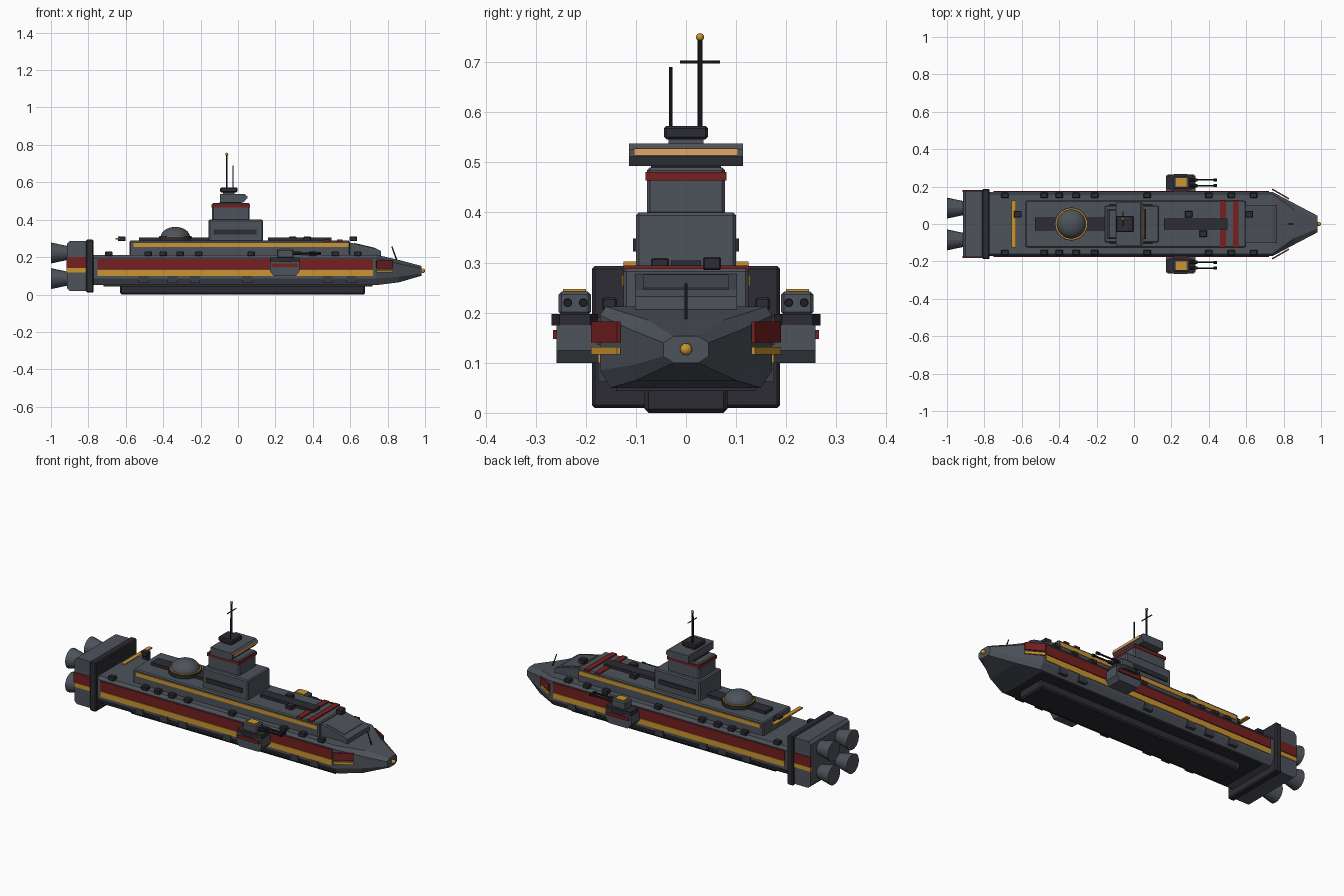
import bpy, bmesh, math
from mathutils import Vector

if "Cube" in bpy.data.objects:
    bpy.data.objects.remove(bpy.data.objects["Cube"])


def mat(name, r, g, b):
    m = bpy.data.materials.new(name)
    m.diffuse_color = (r, g, b, 1)
    m.use_nodes = True
    m.node_tree.nodes["Principled BSDF"].inputs["Base Color"].default_value = m.diffuse_color
    return m


GREY = mat("hull grey", 0.075, 0.086, 0.104)
MID = mat("panel grey", 0.042, 0.047, 0.058)
DARK = mat("dark metal", 0.025, 0.025, 0.033)
BLACK = mat("gun black", 0.014, 0.014, 0.018)
RED = mat("stripe red", 0.18, 0.014, 0.014)
GOLD = mat("trim gold", 0.60, 0.30, 0.03)
GLOW = mat("window amber", 0.80, 0.38, 0.13)


def finish(name, bm, m, bevel=0.0):
    bmesh.ops.recalc_face_normals(bm, faces=bm.faces)
    me = bpy.data.meshes.new(name)
    bm.to_mesh(me)
    bm.free()
    me.materials.append(m)
    ob = bpy.data.objects.new(name, me)
    bpy.context.collection.objects.link(ob)
    if bevel:
        b = ob.modifiers.new("bevel", 'BEVEL')
        b.width, b.segments = bevel, 1
    return ob


def box(name, x, y, z, m, bevel=0.0):
    """Box from (min, max) ranges."""
    bm = bmesh.new()
    bmesh.ops.create_cube(bm, size=1)
    for v in bm.verts:
        v.co = [(r[0] + r[1]) / 2 + c * (r[1] - r[0]) for r, c in zip((x, y, z), v.co)]
    return finish(name, bm, m, bevel)


def rod(name, a, b, r1, r2, m, n=12):
    """Cylinder or cone between two points."""
    a, b = Vector(a), Vector(b)
    bm = bmesh.new()
    bmesh.ops.create_cone(bm, cap_ends=True, segments=n, radius1=r1, radius2=r2, depth=(b - a).length)
    q = (b - a).to_track_quat('Z', 'Y')
    for v in bm.verts:
        v.co = q @ v.co + (a + b) / 2
    return finish(name, bm, m)


def ball(name, c, r, m, squash=1.0, seg=16):
    bm = bmesh.new()
    bmesh.ops.create_uvsphere(bm, u_segments=seg, v_segments=seg // 2, radius=r)
    for v in bm.verts:
        v.co = Vector((v.co.x, v.co.y, v.co.z * squash)) + Vector(c)
    ob = finish(name, bm, m)
    for p in ob.data.polygons:
        p.use_smooth = True
    return ob


def loft(name, rings, m, bevel=0.0):
    """Skin through rings of equal point count, capped."""
    bm = bmesh.new()
    vs = [[bm.verts.new(p) for p in ring] for ring in rings]
    n = len(vs[0])
    for a, b in zip(vs, vs[1:]):
        for i in range(n):
            bm.faces.new((a[i], a[(i + 1) % n], b[(i + 1) % n], b[i]))
    bm.faces.new(vs[0])
    bm.faces.new(vs[-1])
    return finish(name, bm, m, bevel)


def prism(name, pts, y, m, bevel=0.0):
    """Side profile (x, z) extruded across y."""
    return loft(name, [[(px, yy, pz) for px, pz in pts] for yy in y], m, bevel)


def section(x, top, side, bot, z0, z1, z2, z3):
    half = [(bot, z0), (side, z1), (side, z2), (top, z3)]
    return [(x, y, z) for y, z in half] + [(x, -y, z) for y, z in reversed(half)]


# Main hull with tapered nose
loft("main_hull", [section(-0.78, .160, .172, .150, .05, .085, .195, .212),
                   section(0.74, .160, .172, .150, .05, .085, .195, .212),
                   section(0.86, .075, .108, .100, .065, .095, .165, .185),
                   section(0.98, .025, .045, .025, .10, .113, .140, .153)], GREY)
box("keel_plate", (-.63, .68), (-.083, .083), (0, .052), DARK, .008)
box("belly_plate", (-.72, .72), (-.14, .14), (.044, .052), DARK)
ball("nose_tip", (.988, 0, .127), .012, GOLD)
rod("nose_fin", (.85, 0, .18), (.822, 0, .258), .004, .003, BLACK, 6)

# Upper deck, front slope
box("upper_deck", (-.58, .6), (-.125, .125), (.2, .288), GREY, .006)
prism("front_slope", [(.58, .2), (.765, .2), (.765, .232), (.74, .245), (.58, .282)], (-.102, .102), GREY)
prism("front_slope_panel", [(.62, .27), (.735, .243), (.735, .249), (.62, .276)], (-.085, .085), GREY)
for i, x in enumerate((.46, .528)):
    box(f"deck_red_bar_{i}", (x, x + .032), (-.126, .126), (.284, .294), RED)
box("rear_gold_bar", (-.655, -.632), (-.125, .125), (.294, .302), GOLD)
box("rear_deck_strip", (-.53, -.155), (-.034, .034), (.285, .304), DARK)
box("front_deck_strip", (.16, .5), (-.03, .03), (.285, .304), DARK)
for i, (x, y, z) in enumerate([(-.622, .052, .298), (.617, .052, .298), (.292, .052, .296), (.37, -.052, .296)]):
    box(f"deck_box_{i}", (x - .02, x + .02), (y - .018, y + .018), (z - .013, z + .013), DARK, .003)

# Dome
rod("dome_base", (-.335, 0, .285), (-.335, 0, .309), .088, .088, DARK, 32)
rod("dome_gold_ring", (-.335, 0, .309), (-.335, 0, .313), .084, .084, GOLD, 32)
ball("dome", (-.335, 0, .308), .078, GREY, .68, 32)

# Command tower
box("tower_base", (-.157, .133), (-.1, .1), (.28, .4), GREY, .006)
box("tower_middle", (-.138, .062), (-.078, .078), (.395, .49), GREY, .006)
box("tower_red_band", (-.141, .065), (-.081, .081), (.464, .481), RED)
prism("bridge", [(-.095, .493), (.03, .493), (.046, .512), (.046, .526), (.035, .538), (-.095, .538)],
      (-.114, .114), GREY)
box("bridge_window", (.04, .05), (-.104, .104), (.514, .528), GLOW)
box("bridge_neck", (-.1, .02), (-.07, .07), (.485, .495), DARK)
box("mast_neck", (-.08, -.02), (-.035, .035), (.535, .55), GREY)
box("mast_platform", (-.095, -.003), (-.044, .044), (.546, .573), DARK, .005)
rod("main_mast", (-.06, .028, .57), (-.06, .028, .75), .005, .005, BLACK, 8)
rod("second_mast", (-.027, -.03, .57), (-.027, -.03, .69), .0035, .0035, BLACK, 8)
rod("mast_crossbar", (-.06, -.012, .7), (-.06, .068, .7), .003, .003, BLACK, 6)
ball("mast_light", (-.06, .028, .75), .008, GOLD)

# Engine section
box("engine_collar", (-.812, -.772), (-.188, .188), (.01, .293), DARK, .006)
prism("engine_block", [(-.915, .035), (-.9, .02), (-.79, .02), (-.79, .286), (-.9, .286), (-.915, .27)],
      (-.177, .177), GREY)
for i, (y, z) in enumerate([(a, b) for a in (-.085, .085) for b in (.085, .222)]):
    rod(f"nozzle_{i}", (-1, y, z), (-.905, y, z), .056, .036, GREY, 20)

# Parts repeated on both sides
for side, s in (("right", -1), ("left", 1)):
    def sbox(name, x, y, z, m, bevel=0.0):
        return box(f"{name}_{side}", x, sorted((s * y[0], s * y[1])), z, m, bevel)

    # Stripes on hull, deck and engine
    sbox("hull_red_stripe", (-.75, .722), (.168, .177), (.135, .19), RED)
    sbox("hull_gold_stripe", (-.75, .722), (.168, .176), (.1, .132), GOLD)
    sbox("deck_gold_stripe", (-.56, .59), (.12, .128), (.253, .275), GOLD)
    sbox("engine_red_stripe", (-.917, -.812), (.172, .181), (.143, .2), RED)
    sbox("engine_gold_stripe", (-.917, -.812), (.172, .18), (.117, .141), GOLD)
    for name, z0, z1, m in (("nose_red_plate", .14, .182, RED), ("nose_gold_plate", .117, .132, GOLD)):
        plan = [(.74, .19), (.83, .138), (.827, .131), (.737, .183)]
        loft(f"{name}_{side}", [[(x, s * y, z) for x, y in plan] for z in (z0, z1)], m)

    # Hatches and lower panels
    for i, x in enumerate((-.69, -.48, -.4, -.31, -.21, .07, .4, .52, .64)):
        sbox(f"deck_hatch_{i}", (x - .02, x + .02), (.138, .168), (.205, .23), DARK, .004)
    for i, x in enumerate((-.505, -.35, -.23, .05, .48, .605)):
        sbox(f"lower_panel_{i}", (x - .026, x + .026), (.155, .176), (.062, .1), MID)
    sbox("tower_vent", (-.13, .1), (.095, .106), (.322, .348), DARK)

    # Gun sponson and turret
    prism(f"sponson_{side}", [(.17, .125), (.19, .1), (.31, .1), (.33, .125), (.33, .175), (.17, .175)],
          sorted((s * .16, s * .258)), GREY)
    sbox("sponson_red_trim", (.18, .32), (.257, .265), (.147, .165), RED)
    c = s * .222
    o, k = .078, .03
    oct_plan = [(-o, -k), (-k, -.046), (k, -.046), (o, -k), (o, k), (k, .046), (-k, .046), (-o, k)]
    loft(f"turret_ring_{side}", [[(.25 + a, c + b, z) for a, b in oct_plan] for z in (.174, .197)], DARK)
    sbox("turret", (.208, .297), (.19, .254), (.195, .242), GREY, .006)
    sbox("turret_gold_top", (.225, .28), (.2, .245), (.24, .247), GOLD)
    for i, y in enumerate((.205, .236)):
        rod(f"barrel_{side}_{i}", (.29, s * y, .22), (.44, s * y, .22), .005, .005, BLACK, 10)
        rod(f"barrel_sleeve_{side}_{i}", (.29, s * y, .22), (.34, s * y, .22), .009, .009, DARK, 10)
        rod(f"muzzle_{side}_{i}", (.425, s * y, .22), (.445, s * y, .22), .008, .008, BLACK, 10)
